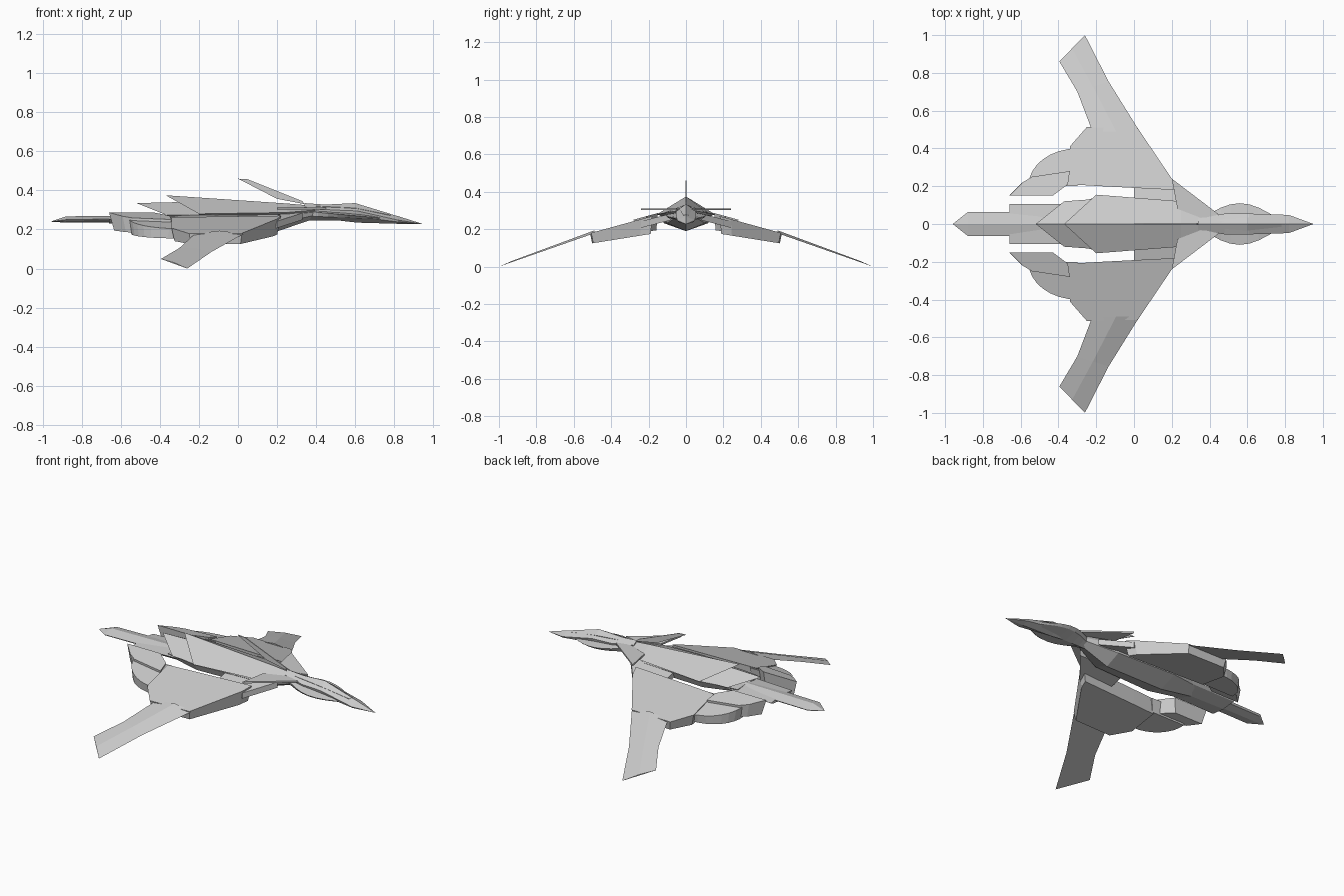
import bpy
import bmesh
from math import sin, cos, pi
from mathutils import Vector

cube = bpy.data.objects.get("Cube")
if cube:
    bpy.data.objects.remove(cube)

colour = (.6, .6, .6, 1)
grey = bpy.data.materials.new("hull_grey")
grey.use_nodes = True
grey.diffuse_color = colour
grey.node_tree.nodes["Principled BSDF"].inputs["Base Color"].default_value = colour


def loft(name, rings, mirror=False):
    """Skin a row of equal-length closed rings and cap both ends."""
    bm = bmesh.new()
    rows = [[bm.verts.new(point) for point in ring] for ring in rings]
    count = len(rows[0])
    for row, following in zip(rows, rows[1:]):
        for i in range(count):
            j = (i + 1) % count
            bm.faces.new((row[i], row[j], following[j], following[i]))
    bm.faces.new(rows[0])
    bm.faces.new(rows[-1])
    bmesh.ops.remove_doubles(bm, verts=bm.verts, dist=.0005)
    bmesh.ops.recalc_face_normals(bm, faces=bm.faces)
    mesh = bpy.data.meshes.new(name)
    bm.to_mesh(mesh)
    bm.free()
    mesh.materials.append(grey)
    obj = bpy.data.objects.new(name, mesh)
    bpy.context.collection.objects.link(obj)
    if mirror:
        modifier = obj.modifiers.new("mirror", 'MIRROR')
        modifier.use_axis = (False, True, False)
        modifier.use_mirror_merge = False


def section(x, width, top, edge, bottom, rake=0):
    """Six-sided hull section: ridge, two edges, two chines and a keel."""
    chine = (edge + bottom) / 2
    inner = width * .85
    return [(x - rake, 0, top), (x, width, edge), (x, inner, chine),
            (x, 0, bottom), (x, -inner, chine), (x, -width, edge)]


def hull(name, *stations):
    loft(name, [section(*station) for station in stations])


def slab(name, outline, top, bottom, top_tilt=0, bottom_tilt=0, shrink=1):
    """Mirrored plate between two sloped surfaces, its underside drawn inward."""
    points = [Vector(point) for point in outline]
    centre = sum(points, Vector((0, 0))) / len(points)
    lower = [centre.lerp(point, shrink) for point in points]
    loft(name, [[(p.x, p.y, top - top_tilt * p.y) for p in points],
                [(p.x, p.y, bottom - bottom_tilt * p.y) for p in lower]], mirror=True)


# Upper hull with a raked rear, and a second roof layer behind it
hull("upper_hull",
     (-.2, .155, .375, .28, .26, .17),
     (.25, .12, .333, .287, .27),
     (.4, .035, .32, .3, .28))
hull("rear_hull",
     (-.37, .12, .335, .275, .25, .15),
     (-.1, .14, .345, .275, .25))

# Keel under the hull
hull("belly",
     (-.42, .09, .27, .265, .225),
     (-.2, .14, .28, .275, .19),
     (.2, .12, .28, .275, .19),
     (.42, .03, .3, .29, .265))

# Tail boom: side box and long flat spike
hull("tail_box",
     (-.66, .105, .262, .25, .23),
     (-.3, .105, .275, .262, .225))
hull("tail_spike",
     (-.96, 0, .24, .24, .24),
     (-.88, .063, .267, .25, .235),
     (-.3, .063, .275, .26, .235))

# Nose cone and its canopy
hull("nose",
     (.34, .03, .335, .315, .28),
     (.48, .055, .325, .3, .25),
     (.61, .055, .325, .295, .235),
     (.82, .048, .268, .248, .229),
     (.95, 0, .227, .227, .227))
hull("canopy",
     (.4, .02, .325, .32, .3),
     (.6, .035, .335, .31, .29),
     (.78, .015, .28, .274, .26))

# Rounded cheek plates around the cockpit
steps = [i / 8 for i in range(9)]
hull("cheeks", *[(.36 + .4 * t, .03 + .08 * sin(pi * t), .31 - .04 * t, .292 - .036 * t, .245)
                 for t in steps])

# Thin dorsal blade
blade = [(0, .46), (.05, .457), (.33, .345), (.34, .33), (.2, .357)]
loft("dorsal_blade", [[(x, side * .003, z) for x, z in blade] for side in (-1, 1)])

# Strakes and sloped braces joining the neck to the wing bodies
slab("strake", [(.45, .05), (.2, .24), (.23, .08), (.36, .03)], top=.312, bottom=.302)
slab("wing_brace", [(.33, .08), (.2, .24), (0, .2), (0, .1), (.25, .08)],
     top=.305, bottom=.27, top_tilt=.26, bottom_tilt=.26)

# Wing bodies with bevelled edges
body = [(.02, .507), (-.25, .513), (-.34, .41), (-.34, .21), (-.17, .2), (.22, .18), (.2, .24)]
slab("wing_body", body, top=.32, bottom=.205, top_tilt=.275, bottom_tilt=.16, shrink=.94)

# Rounded engine housings and angular booms behind the wing bodies
corner = (-.3, .2)
arc = [(corner[0] - .26 * sin(t * pi / 2), corner[1] + .2 * cos(t * pi / 2)) for t in steps]
slab("engine_pod", [corner] + arc, top=.314, bottom=.205, top_tilt=.275, bottom_tilt=.13, shrink=.88)
boom = [(-.59, .22), (-.66, .15), (-.43, .15), (-.35, .21), (-.34, .28), (-.54, .25)]
slab("engine_boom", boom, top=.328, bottom=.215, top_tilt=.275, bottom_tilt=.13, shrink=.85)


def wing_ring(front, rear):
    """Thin three-faceted wing section that droops and thins toward the tip."""
    lead, trail = [Vector((x, y, .35 * (1 - y))) for x, y in (front, rear)]
    middle = (lead + trail) / 2
    crest = middle + Vector((0, 0, .005 + .02 * (1 - middle.y)))
    return [lead, crest, trail, middle]


# Drooping outer wings
loft("outer_wing", [wing_ring((.03, .49), (-.22, .49)),
                    wing_ring((-.135, .755), (-.3, .7)),
                    wing_ring((-.26, 1), (-.395, .86))], mirror=True)
